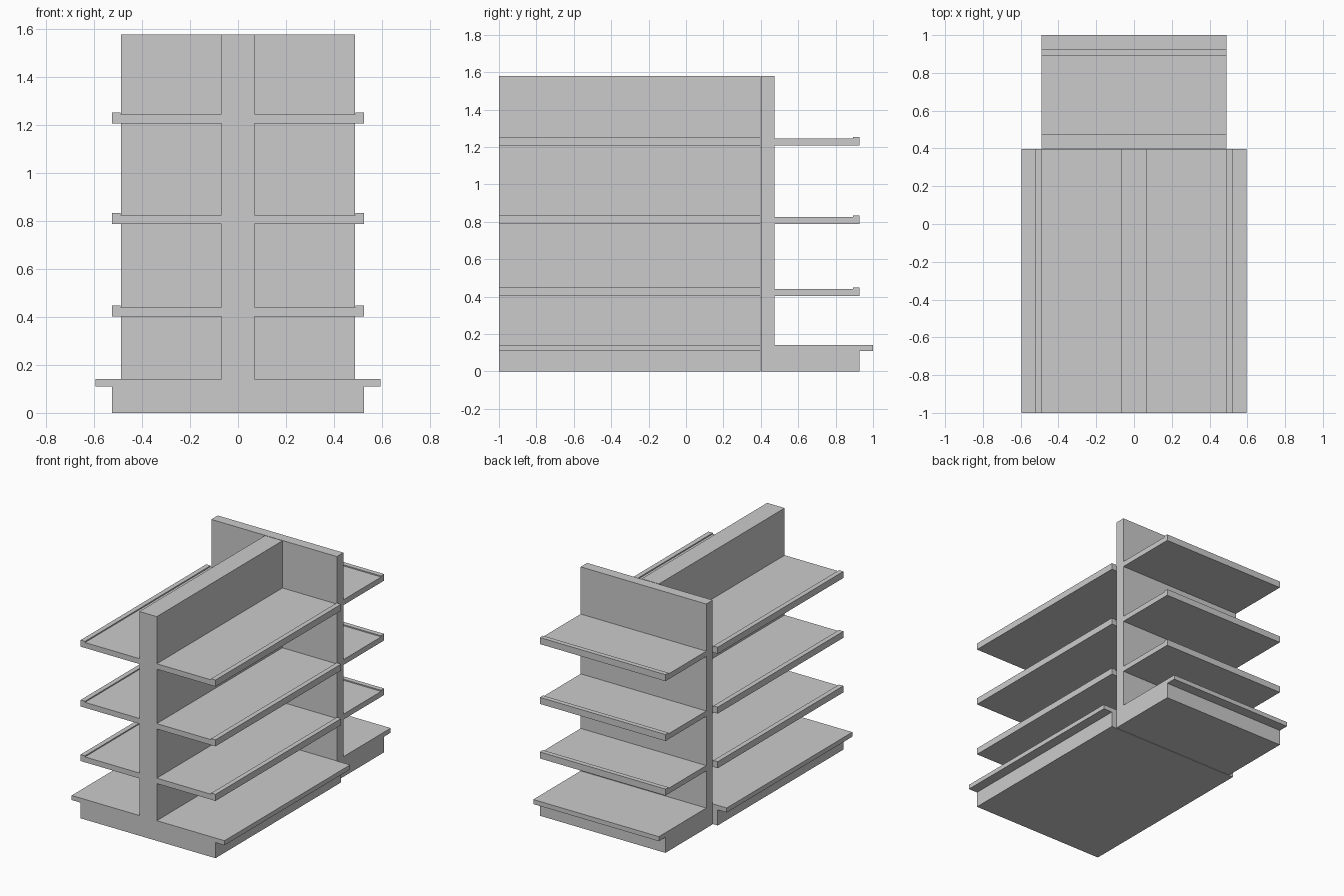
import bpy, bmesh
from mathutils import Vector

if "Cube" in bpy.data.objects:
    bpy.data.objects.remove(bpy.data.objects["Cube"])

SHELVES = [(0.403, 0.441, 0.449), (0.787, 0.825, 0.833), (1.208, 1.246, 1.254)]
TOP = 1.578


def half_profile(spine, shelf, ledge, lip=0.034):
    """Outline of one shelf side, from floor to top of the spine."""
    pts = [(shelf, 0), (shelf, 0.11), (ledge, 0.11), (ledge, 0.142), (spine, 0.142)]
    for low, top, rim in SHELVES:
        pts += [(spine, low), (shelf, low), (shelf, rim),
                (shelf - lip, rim), (shelf - lip, top), (spine, top)]
    return pts + [(spine, TOP)]


def extrude(name, pts, direction):
    """Fill a closed outline and extrude it into a solid."""
    bm = bmesh.new()
    face = bm.faces.new([bm.verts.new(p) for p in pts])
    res = bmesh.ops.extrude_face_region(bm, geom=[face], use_keep_orig=True)
    moved = [g for g in res["geom"] if isinstance(g, bmesh.types.BMVert)]
    bmesh.ops.translate(bm, verts=moved, vec=Vector(direction))
    bmesh.ops.recalc_face_normals(bm, faces=bm.faces)
    mesh = bpy.data.meshes.new(name)
    bm.to_mesh(mesh)
    bm.free()
    obj = bpy.data.objects.new(name, mesh)
    bpy.context.collection.objects.link(obj)
    return obj


# Long double-sided shelf unit, mirrored outline running along y
side = half_profile(0.068, 0.525, 0.595)
outline = side + [(-x, z) for x, z in reversed(side)]
extrude("double_sided_shelf_unit", [(x, -1.0, z) for x, z in outline], (0, 1.397, 0))

# Single-sided end unit at the back, outline running along x
end = [(0.401, 0)] + half_profile(0.473, 0.927, 1.0) + [(0.401, TOP)]
extrude("end_shelf_unit", [(-0.489, y, z) for y, z in end], (0.978, 0, 0))
